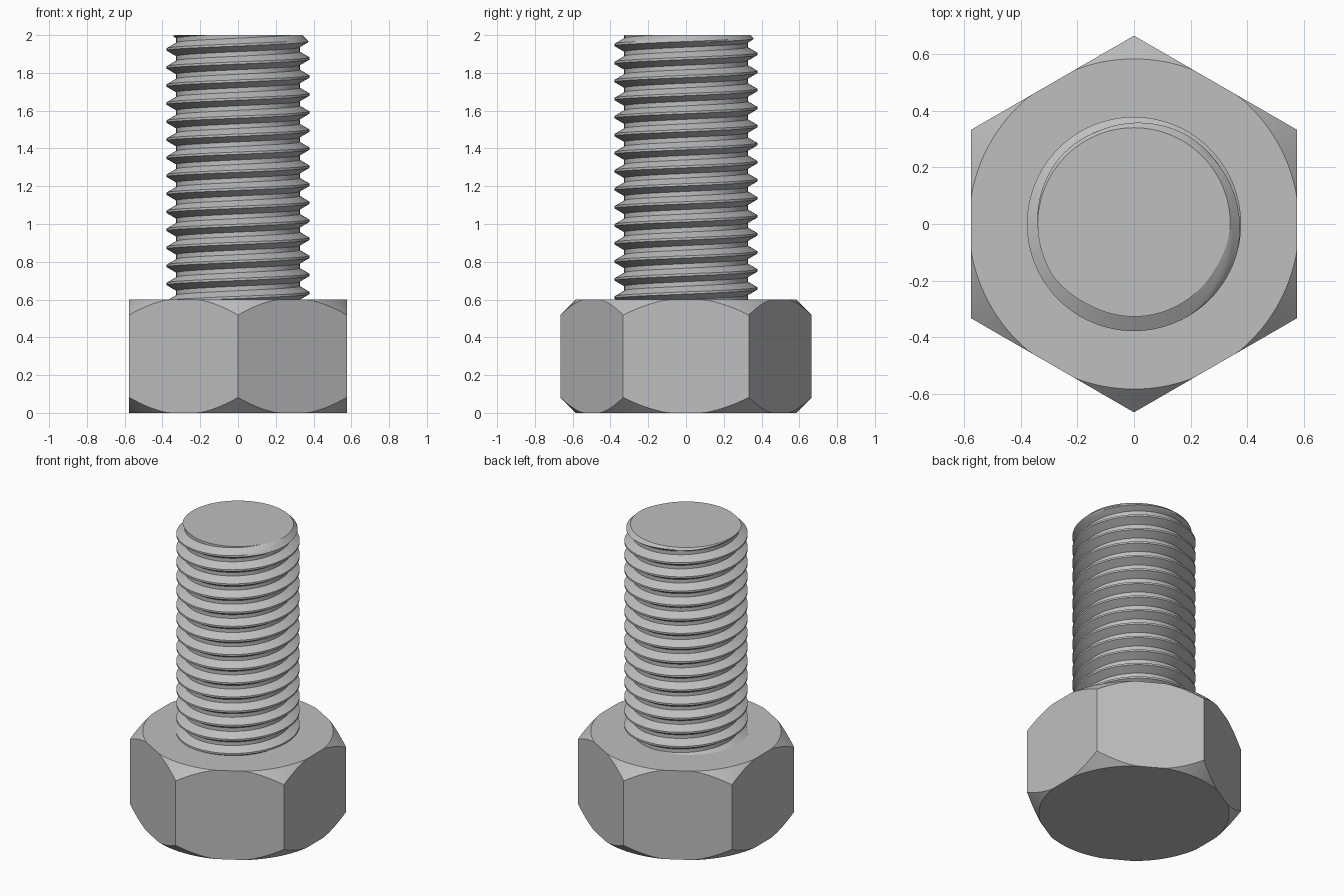
import bpy, bmesh, math

HEAD_H, CORNER_R, RIM_R = 0.6, 0.665, 0.583
TOP, PITCH, CREST_R, ROOT_R, END_R = 2.0, 0.0955, 0.378, 0.327, 0.34
CREST_Z = 1.972          # height of the last crest on the +x side
SEG = 96                 # steps per thread turn

cube = bpy.data.objects.get("Cube")
if cube:
    bpy.data.objects.remove(cube, do_unlink=True)

# Plain steel
steel = bpy.data.materials.new("steel_grey")
steel.use_nodes = True
color = (0.52, 0.52, 0.52, 1)
steel.diffuse_color = color
steel.node_tree.nodes["Principled BSDF"].inputs["Base Color"].default_value = color


def finish(bm, name):
    bmesh.ops.remove_doubles(bm, verts=bm.verts, dist=1e-5)
    bmesh.ops.recalc_face_normals(bm, faces=bm.faces)
    mesh = bpy.data.meshes.new(name)
    bm.to_mesh(mesh)
    bm.free()
    mesh.materials.append(steel)
    mesh.polygons.foreach_set("use_smooth", [True] * len(mesh.polygons))
    mesh.set_sharp_from_angle(angle=math.radians(25))
    obj = bpy.data.objects.new(name, mesh)
    bpy.context.collection.objects.link(obj)


# Hexagonal head: flat sides trimmed by conical chamfers above and below
def hex_head():
    bm = bmesh.new()
    steps = 24
    n = steps * 6
    rings = [[], [], [], []]
    for i in range(n):
        a = math.tau * i / n                     # measured from a corner at +y
        off = a % (math.pi / 3) - math.pi / 6
        r = CORNER_R * math.cos(math.pi / 6) / math.cos(off)
        rim = min(r, RIM_R)
        drop = r - rim
        for ring, rad, z in zip(rings, (rim, r, r, rim),
                                (0, drop, HEAD_H - drop, HEAD_H)):
            ring.append(bm.verts.new((-rad * math.sin(a), rad * math.cos(a), z)))
    bm.faces.new(rings[0])
    bm.faces.new(rings[3])
    for low, high in zip(rings, rings[1:]):
        for i in range(n):
            k = (i + 1) % n
            bm.faces.new((low[i], low[k], high[k], high[i]))
    finish(bm, "hex_head")


# Threaded shank: one pitch of the profile swept along a helix
def threaded_shank():
    bm = bmesh.new()
    corners = [(-1 / 16, CREST_R), (1 / 16, CREST_R), (3 / 8, ROOT_R),
               (5 / 8, ROOT_R), (15 / 16, CREST_R)]
    profile = [corners[0]]
    for (z0, r0), (z1, r1) in zip(corners, corners[1:]):
        cuts = 1 if r0 == r1 else 4
        profile += [(z0 + (z1 - z0) * t / cuts, r0 + (r1 - r0) * t / cuts)
                    for t in range(1, cuts + 1)]
    turns = math.ceil((TOP - HEAD_H) / PITCH) + 4
    start = CREST_Z - (turns - 2) * PITCH
    prev = None
    for i in range(turns * SEG + 1):
        a = math.tau * i / SEG
        row = [bm.verts.new((r * math.cos(a), r * math.sin(a),
                             start + PITCH * (z + i / SEG))) for z, r in profile]
        if prev:
            for j in range(len(row) - 1):
                bm.faces.new((prev[j], row[j], row[j + 1], prev[j + 1]))
        prev = row
    bmesh.ops.remove_doubles(bm, verts=bm.verts, dist=1e-5)

    # Trim both ends flat and cap them
    for z, direction in ((TOP, 1), (HEAD_H - 0.02, -1)):
        cut = bmesh.ops.bisect_plane(
            bm, geom=bm.verts[:] + bm.edges[:] + bm.faces[:], dist=1e-6,
            plane_co=(0, 0, z), plane_no=(0, 0, direction), clear_outer=True)
        edges = [e for e in cut["geom_cut"] if isinstance(e, bmesh.types.BMEdge)]
        bmesh.ops.contextual_create(bm, geom=edges)

    # Bevel the free end by limiting the radius near the top
    for v in bm.verts:
        limit = END_R + TOP - v.co.z
        r = v.co.xy.length
        if r > limit:
            v.co.xy *= limit / r
    finish(bm, "threaded_shank")


hex_head()
threaded_shank()
